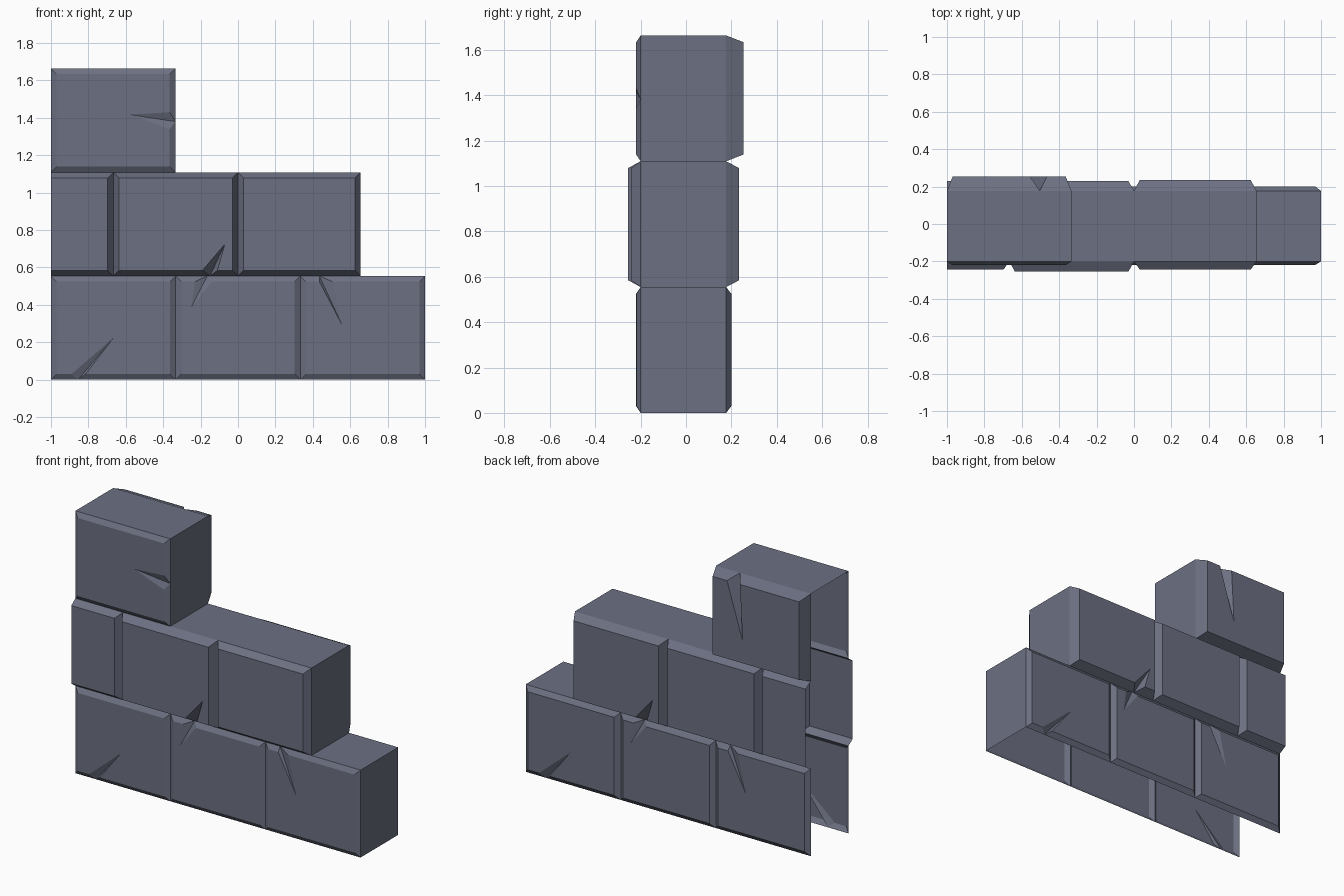
import bpy, bmesh
from mathutils import Vector

if "Cube" in bpy.data.objects:
    bpy.data.objects.remove(bpy.data.objects["Cube"])

H = 0.5545                      # course height
BEV = 0.03                      # bevel width
BASE = {-1: -0.2, 1: 0.177}     # joint plane at front / back
ENDS = [1.0, 0.655, -0.335]     # right end of each course

stone = bpy.data.materials.new("blue grey stone")
stone.diffuse_color = (0.15, 0.163, 0.222, 1)
stone.use_nodes = True
stone.node_tree.nodes["Principled BSDF"].inputs["Base Color"].default_value = stone.diffuse_color


def make_object(name, bm):
    bmesh.ops.remove_doubles(bm, verts=bm.verts[:], dist=1e-5)
    me = bpy.data.meshes.new(name)
    bm.to_mesh(me)
    bm.free()
    me.materials.append(stone)
    bpy.context.collection.objects.link(bpy.data.objects.new(name, me))


def face(bm, pts, out):
    """Add one face whose normal points along out."""
    f = bm.faces.new([bm.verts.new(p) for p in pts])
    f.normal_update()
    if f.normal.dot(Vector(out)) < 0:
        f.normal_flip()


def brick_face(name, row, x0, x1, side, depth, crack=None):
    """Bevelled brick face; crack = (edge, a, valley, b, tip) is a V notch.
    Edges: 0 bottom, 1 right, 2 top."""
    z0, z1 = row * H, (row + 1) * H
    yo, yi = BASE[side], BASE[side] + side * depth
    half = row == 1 and x0 == -1           # half brick sliced at the open end
    il = x0 if half else x0 + BEV
    outer = [(x0, z0), (x1, z0), (x1, z1), (x0, z1)]
    inner = [(il, z0 + BEV), (x1 - BEV, z0 + BEV),
             (x1 - BEV, z1 - BEV), (il, z1 - BEV)]
    O = lambda p: (p[0], yo, p[1])
    I = lambda p: (p[0], yi, p[1])
    out = (0, side, 0)
    bm = bmesh.new()
    ring = []
    for e in range(4):
        n = (e + 1) % 4
        ring.append(I(inner[e]))
        if e == 3 and half:
            continue
        if crack and crack[0] == e:
            _, a, v, b, tip = crack
            if (a > b) != (e == 2):        # follow the walking direction
                a, b = b, a
            if e == 1:
                A, V, B = I((inner[1][0], a)), O((x1, v)), I((inner[1][0], b))
            else:
                A, V, B = I((a, inner[e][1])), O((v, outer[e][1])), I((b, inner[e][1]))
            T = I(tip)
            face(bm, [O(outer[e]), V, A, I(inner[e])], out)
            face(bm, [V, O(outer[n]), I(inner[n]), B], out)
            face(bm, [A, V, T], out)
            face(bm, [V, B, T], out)
            ring += [A, T, B]
        else:
            face(bm, [O(outer[e]), O(outer[n]), I(inner[n]), I(inner[e])], out)
    face(bm, ring, out)
    make_object(name, bm)


def turned(c):
    """Same crack seen on the back (half turn about z)."""
    e, a, v, b, t = c
    return (e, -a, -v, -b, (-t[0], t[1]))


# Cracks
corner = (0, -0.89, -0.855, -0.815, (-0.665, 0.225))
upper = (0, -0.19, -0.15, -0.11, (-0.07, 0.725))
lower = (2, -0.23, -0.165, -0.14, (-0.25, 0.385))
right = (2, 0.435, 0.435, 0.505, (0.56, 0.285))
side_notch = (1, 1.34, 1.38, 1.43, (-0.575, 1.417))
top_notch = (2, -0.556, -0.503, -0.465, (-0.575, 1.28))

# Brick faces: row, x0, x1, front depth, front crack, back depth, back crack
T = 1 / 3
bricks = [
    (0, -1, -T, 0.02, corner, 0.023, turned(right)),
    (0, -T, T, 0.02, lower, 0.023, turned(lower)),
    (0, T, 1, 0.018, right, 0.023, turned(corner)),
    (1, -1, -2 * T, 0.042, None, 0.053, None),
    (1, -2 * T, 0, 0.055, upper, 0.053, None),
    (1, 0, 0.655, 0.042, None, 0.057, turned(upper)),
    (2, -1, -0.335, 0.02, side_notch, 0.077, top_notch),
]
for i, (row, x0, x1, df, cf, db, cb) in enumerate(bricks):
    brick_face(f"front_brick_{i}", row, x0, x1, -1, df, cf)
    brick_face(f"back_brick_{i}", row, x0, x1, 1, db, cb)

# Stepped ends and tops of the courses (left end and underside stay open)
bm = bmesh.new()
yf, yb = BASE[-1], BASE[1]
for r, x in enumerate(ENDS):
    z0, z1 = r * H, (r + 1) * H
    xn = ENDS[r + 1] if r < 2 else -1
    face(bm, [(x, yf, z0), (x, yb, z0), (x, yb, z1), (x, yf, z1)], (1, 0, 0))
    face(bm, [(xn, yf, z1), (x, yf, z1), (x, yb, z1), (xn, yb, z1)], (0, 0, 1))
make_object("stepped_ends", bm)
